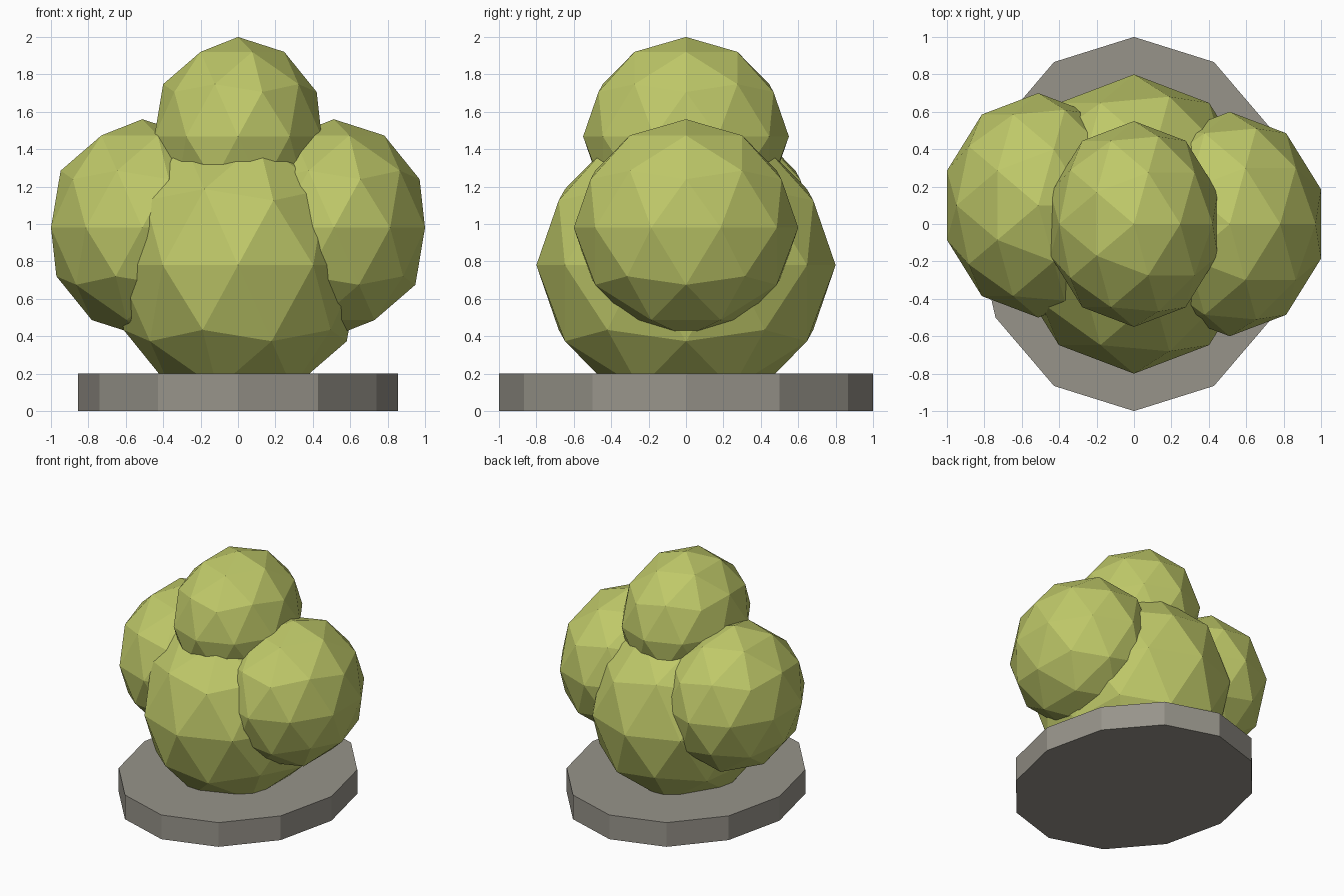
import bpy

default_cube = bpy.data.objects.get("Cube")
if default_cube:
    bpy.data.objects.remove(default_cube, do_unlink=True)


def make_material(name, colour):
    mat = bpy.data.materials.new(name)
    mat.use_nodes = True
    mat.diffuse_color = colour
    mat.node_tree.nodes["Principled BSDF"].inputs["Base Color"].default_value = colour
    return mat


leaf_green = make_material("leaf green", (0.52, 0.58, 0.14, 1))
stone_grey = make_material("stone grey", (0.31, 0.295, 0.255, 1))

# The whole model is slightly squashed across x and z
SQUASH_X, SQUASH_Z = 0.855, 0.967


def finish(name, mat, scale):
    obj = bpy.context.object
    obj.name = name
    obj.scale = scale
    obj.data.materials.append(mat)
    bpy.ops.object.transform_apply(location=False, rotation=False, scale=True)
    bpy.ops.object.shade_flat()


def foliage(name, radius, centre):
    bpy.ops.mesh.primitive_ico_sphere_add(subdivisions=2, radius=radius, location=centre)
    finish(name, leaf_green, (SQUASH_X, 1, SQUASH_Z))


# Twelve-sided base slab
bpy.ops.mesh.primitive_cylinder_add(vertices=12, radius=1, depth=0.2, location=(0, 0, 0.1))
finish("base_slab", stone_grey, (SQUASH_X, 1, 1))

# Clumps of foliage
foliage("main_foliage", 0.8, (0, 0, 0.78))
foliage("top_foliage", 0.55, (0, 0, 1.468))
foliage("left_foliage", 0.6, (0.512, 0, 0.98))
foliage("right_foliage", 0.6, (-0.512, 0.1, 0.98))
